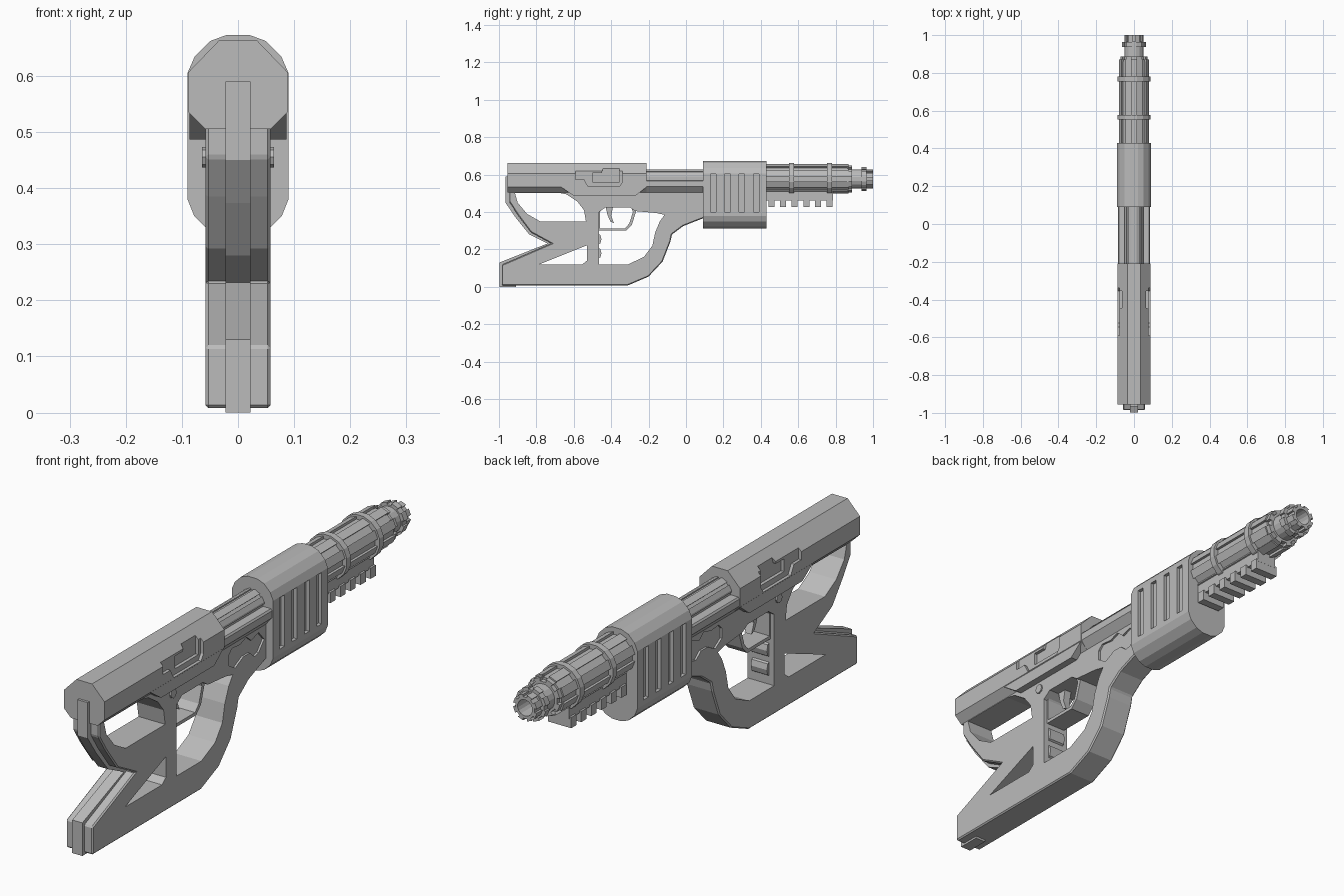
import bpy, bmesh, math
from mathutils import Matrix, Vector

if "Cube" in bpy.data.objects:
    bpy.data.objects.remove(bpy.data.objects["Cube"], do_unlink=True)

grey = bpy.data.materials.new("plain_grey")
grey.use_nodes = True
grey.diffuse_color = (0.5, 0.5, 0.5, 1)
grey.node_tree.nodes["Principled BSDF"].inputs["Base Color"].default_value = (0.5, 0.5, 0.5, 1)

AXIS = 0.577  # barrel height


def prism(name, pts, axis, a, b):
    """Extrude a flat outline along x (points are y,z) or y (points are x,z)."""
    bm = bmesh.new()
    place = (lambda p: (a, p[0], p[1])) if axis == "x" else (lambda p: (p[0], a, p[1]))
    face = bm.faces.new([bm.verts.new(place(p)) for p in pts])
    ext = bmesh.ops.extrude_face_region(bm, geom=[face])
    shift = Vector((b - a, 0, 0)) if axis == "x" else Vector((0, b - a, 0))
    bmesh.ops.translate(bm, vec=shift, verts=[v for v in ext["geom"] if isinstance(v, bmesh.types.BMVert)])
    bmesh.ops.recalc_face_normals(bm, faces=bm.faces)
    me = bpy.data.meshes.new(name)
    bm.to_mesh(me)
    bm.free()
    me.materials.append(grey)
    ob = bpy.data.objects.new(name, me)
    bpy.context.collection.objects.link(ob)
    return ob


def slab(name, pts, half):
    return prism(name, pts, "x", -half, half)


def rect(u0, u1, v0, v1):
    return [(u0, v0), (u1, v0), (u1, v1), (u0, v1)]


def ring_pts(r, n):
    return [(r * math.cos(math.tau * (i + 0.5) / n), AXIS + r * math.sin(math.tau * (i + 0.5) / n))
            for i in range(n)]


def tube(name, r, y0, y1, n=16):
    return prism(name, ring_pts(r, n), "y", y0, y1)


def apply(ob, mod):
    with bpy.context.temp_override(object=ob, active_object=ob, selected_objects=[ob]):
        bpy.ops.object.modifier_apply(modifier=mod.name)


def cut(ob, cutter):
    mod = ob.modifiers.new("cut", "BOOLEAN")
    mod.operation, mod.solver, mod.object = "DIFFERENCE", "EXACT", cutter
    apply(ob, mod)
    bpy.data.objects.remove(cutter, do_unlink=True)


def cut_sides(ob, pts, inner, outer=0.2):
    """Recess the same outline into both sides."""
    for s in (-1, 1):
        cut(ob, prism("cutter", pts, "x", s * inner, s * outer))


def cut_around(ob, half, r, y0, y1):
    """Eight lengthwise grooves around the barrel axis."""
    for i in range(8):
        c = prism("cutter", rect(-half, half, r, 0.2), "y", y0, y1)
        c.data.transform(Matrix.Translation((0, 0, AXIS)) @ Matrix.Rotation(i * math.tau / 8, 4, "Y"))
        cut(ob, c)


# Skeleton frame: stock loop, foot, grip and trigger housing
frame = slab("frame", [
    (-0.945, 0.515), (-0.945, 0.455), (-0.9, 0.385), (-0.83, 0.292), (-0.72, 0.232),
    (-0.985, 0.118), (-0.985, 0.008), (-0.31, 0.008), (-0.2, 0.055), (-0.125, 0.135),
    (-0.083, 0.243), (-0.075, 0.28), (-0.015, 0.325), (0.1, 0.37), (0.1, 0.515)], 0.058)
bev = frame.modifiers.new("edge", "BEVEL")
bev.width, bev.segments = 0.005, 1
apply(frame, bev)
stock_hole = [(-0.915, 0.503), (-0.9, 0.45), (-0.85, 0.39), (-0.78, 0.35), (-0.535, 0.35),
              (-0.545, 0.41), (-0.58, 0.455), (-0.64, 0.495), (-0.68, 0.503)]
foot_hole = [(-0.785, 0.12), (-0.555, 0.12), (-0.53, 0.14), (-0.53, 0.222)]
grip_hole = [(-0.465, 0.12), (-0.31, 0.12), (-0.225, 0.16), (-0.18, 0.22), (-0.165, 0.29),
             (-0.14, 0.35), (-0.115, 0.385), (-0.16, 0.395), (-0.27, 0.405), (-0.3, 0.425),
             (-0.43, 0.425), (-0.465, 0.4)]
for hole in (stock_hole, foot_hole, grip_hole):
    cut(frame, slab("cutter", hole, 0.2))
cut_sides(frame, [(-0.14, 0.43), (-0.1, 0.405), (-0.05, 0.43), (-0.01, 0.43), (0.02, 0.405),
                  (0.045, 0.41), (0.08, 0.45), (0.045, 0.49), (0.0, 0.475), (-0.03, 0.5),
                  (-0.07, 0.485), (-0.12, 0.49), (-0.14, 0.47)], 0.05)

# Raised rib along the back of the stock
slab("stock_rib", [
    (-0.965, 0.59), (-0.965, 0.45), (-0.913, 0.373), (-0.838, 0.28), (-0.74, 0.232),
    (-0.998, 0.13), (-0.998, 0), (-0.91, 0), (-0.9, 0.1), (-0.7, 0.22),
    (-0.7, 0.25), (-0.82, 0.31), (-0.88, 0.39), (-0.93, 0.46), (-0.93, 0.59)], 0.022)

# Trigger group and finger ridges
guard = slab("trigger_guard", [(-0.48, 0.3), (-0.32, 0.3), (-0.29, 0.33), (-0.265, 0.41),
                               (-0.28, 0.425), (-0.47, 0.425)], 0.042)
cut(guard, slab("cutter", [(-0.46, 0.313), (-0.327, 0.313), (-0.303, 0.338), (-0.284, 0.4),
                           (-0.3, 0.45), (-0.43, 0.45), (-0.46, 0.4)], 0.2))
slab("trigger", [(-0.43, 0.43), (-0.39, 0.43), (-0.4, 0.38), (-0.385, 0.34), (-0.405, 0.35), (-0.42, 0.385)], 0.015)
for i, z in enumerate((0.15, 0.225)):
    slab(f"finger_ridge_{i + 1}", [(-0.47, z), (-0.458, z + 0.008), (-0.452, z + 0.03),
                                   (-0.458, z + 0.052), (-0.47, z + 0.06)], 0.035)
slab("frame_pin", [(-0.49 + 0.018 * math.cos(math.tau * i / 8), 0.455 + 0.018 * math.sin(math.tau * i / 8))
                   for i in range(8)], 0.064)

# Receiver cover with side ports, and its lower skirt
half = [(0.034, 0.663), (0.088, 0.607), (0.088, 0.535), (0.058, 0.505)]
receiver = prism("receiver", half + [(-x, z) for x, z in reversed(half)], "y", -0.955, -0.21)
cut_sides(receiver, [(-0.59, 0.575), (-0.545, 0.575), (-0.525, 0.538), (-0.355, 0.538),
                     (-0.34, 0.56), (-0.34, 0.635), (-0.44, 0.635), (-0.45, 0.62), (-0.59, 0.62)], 0.076)
cut_sides(receiver, [(-0.5, 0.56), (-0.355, 0.56), (-0.355, 0.65), (-0.44, 0.65), (-0.45, 0.61), (-0.5, 0.61)], 0.063)
slab("receiver_skirt", [(-0.67, 0.535), (-0.6, 0.487), (-0.27, 0.487), (-0.21, 0.535)], 0.086)

# Open section between receiver and handguard
half = [(0.05, 0.572), (0.08, 0.572), (0.085, 0.565), (0.085, 0.537), (0.058, 0.505)]
prism("lower_rail", half + [(-x, z) for x, z in reversed(half)], "y", -0.215, 0.1)
inner = tube("inner_barrel", 0.053, -0.215, 0.1, 12)
cut_around(inner, 0.006, 0.046, -0.21, 0.09)

# Handguard: rounded top and bottom, slotted sides
half = [(0.02, 0.673), (0.05, 0.662), (0.077, 0.635), (0.09, 0.605), (0.09, 0.38),
        (0.078, 0.35), (0.05, 0.323), (0.02, 0.312)]
handguard = prism("handguard", half + [(-x, z) for x, z in reversed(half)], "y", 0.09, 0.43)
for i in range(4):
    y = 0.145 + i * 0.077
    cut_sides(handguard, rect(y - 0.015, y + 0.015, 0.4, 0.602), 0.076)

# Fluted outer barrel with clamping bands
barrel = tube("outer_barrel", 0.08, 0.42, 0.87)
cut_around(barrel, 0.014, 0.068, 0.43, 0.9)
for i, y in enumerate((0.565, 0.768)):
    tube(f"barrel_band_{i + 1}", 0.088, y - 0.013, y + 0.013)
end_cap = tube("barrel_end_cap", 0.074, 0.86, 0.888)
cut_around(end_cap, 0.012, 0.06, 0.85, 0.9)

# Notched hollow muzzle
muzzle = tube("muzzle", 0.052, 0.87, 1.0)
cut(muzzle, tube("cutter", 0.032, 0.9, 1.1))
cut_around(muzzle, 0.008, 0.042, 0.965, 1.1)
collar = tube("muzzle_collar", 0.066, 0.938, 0.964)
cut(collar, tube("cutter", 0.04, 0.9, 1.1))
cut_around(collar, 0.01, 0.057, 0.9, 1.1)

# Toothed accessory rail below the barrel
slab("accessory_rail", rect(0.42, 0.785, 0.462, 0.52), 0.042)
for i in range(6):
    y = 0.44 + i * 0.0625
    slab(f"rail_tooth_{i + 1}", rect(y, y + 0.032, 0.428, 0.47), 0.05)
